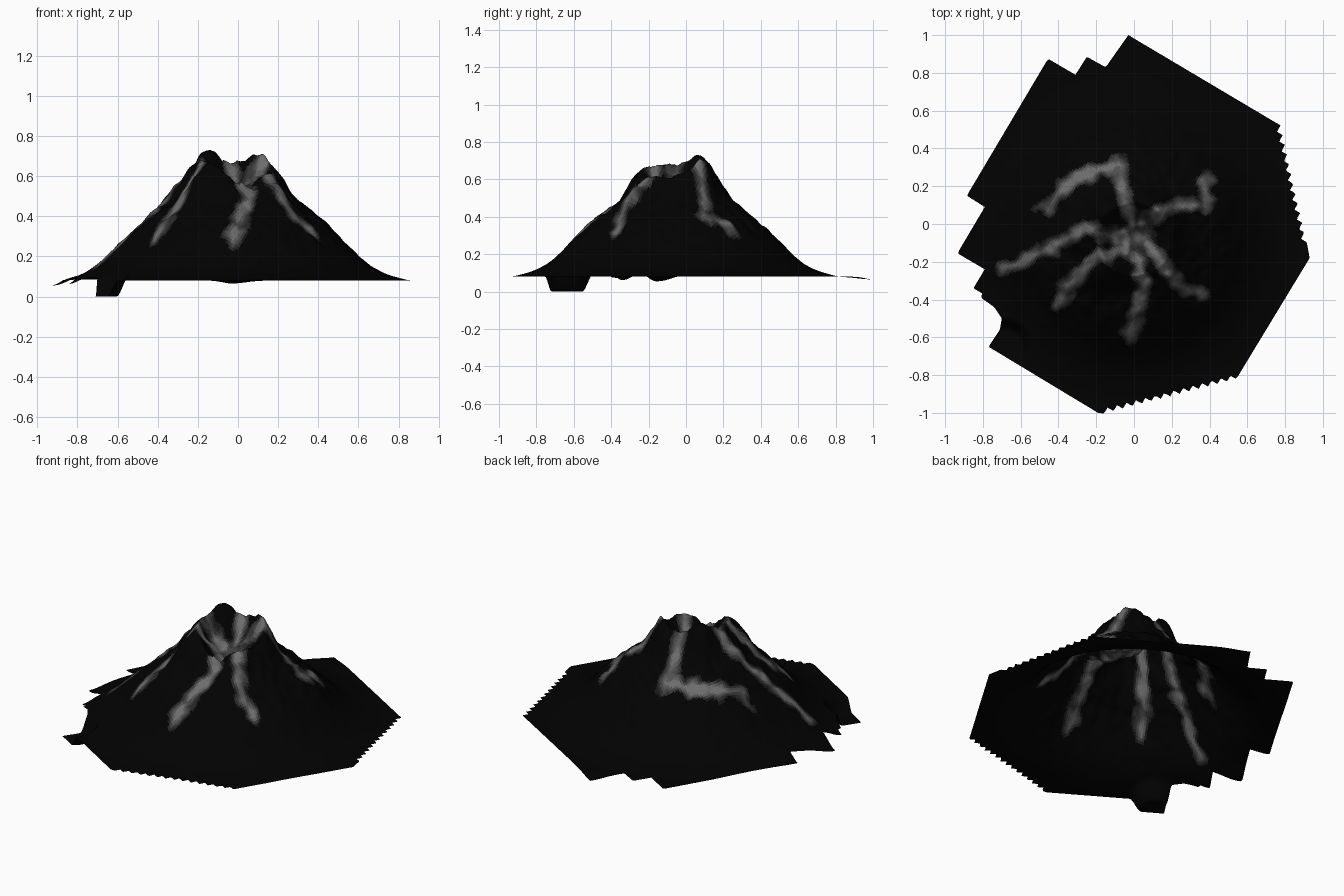
import bpy, bmesh, math
from mathutils import Vector, noise
from mathutils.geometry import intersect_point_line

if "Cube" in bpy.data.objects:
    bpy.data.objects.remove(bpy.data.objects["Cube"])

U = Vector((math.cos(math.radians(30)), -0.5))   # the terrain grid is turned by 30 degrees
V = Vector((0.5, math.cos(math.radians(30))))
STEP = 0.0125


def stairs(a, b, n, first):
    """Saw-tooth edge from a to b, following the grid directions."""
    a, d = Vector(a), (Vector(b) - Vector(a)) / n
    out = []
    for k in range(n):
        p = a + d * k
        out += [p, p + first * d.dot(first)]
    return out


# outline of the ground sheet, seen from above
outline = [Vector((-0.03, 1.0))]
outline += stairs((0.745, 0.54), (0.895, -0.13), 13, U)
outline += [Vector((0.93, -0.18))]
outline += stairs((0.56, -0.79), (-0.19, -0.985), 15, V)
outline += [Vector(p) for p in [
    (-0.19, -1.0), (-0.77, -0.65), (-0.71, -0.56), (-0.70, -0.50), (-0.74, -0.44),
    (-0.81, -0.39), (-0.80, -0.37), (-0.85, -0.34), (-0.79, -0.24), (-0.935, -0.155),
    (-0.79, 0.09), (-0.885, 0.15), (-0.455, 0.875), (-0.31, 0.79), (-0.25, 0.885),
    (-0.15, 0.83)]]
edges = list(zip(outline, outline[1:] + outline[:1]))


def inside(p):
    hit = False
    for a, b in edges:
        if (a.y > p.y) != (b.y > p.y) and p.x < a.x + (p.y - a.y) * (b.x - a.x) / (b.y - a.y):
            hit = not hit
    return hit


def nearest(p, segments):
    best, where = 9, p
    for a, b in segments:
        q, t = intersect_point_line(p, a, b)
        q = a if t < 0 else b if t > 1 else Vector(q[:2])
        if (p - q).length < best:
            best, where = (p - q).length, q
    return best, where


def curve(points, x):
    for (x0, y0), (x1, y1) in zip(points, points[1:]):
        if x <= x1:
            t = max(0, (x - x0) / (x1 - x0))
            return y0 + (y1 - y0) * t
    return points[-1][1]


cone = [(0, 0.80), (0.12, 0.73), (0.2, 0.645), (0.25, 0.56), (0.3, 0.49), (0.4, 0.41),
        (0.5, 0.325), (0.55, 0.275), (0.6, 0.22), (0.65, 0.175), (0.7, 0.14), (0.76, 0.11),
        (0.87, 0.08)]
crater = [(0, 0.52), (0.07, 0.53), (0.13, 0.57), (0.22, 0.67), (0.28, 0.78)]
# rim peaks, shoulders, front notch, ridges, drooping tips: x, y, height, radius
bumps = [(-0.17, 0.08, 0.08, 0.05), (0.11, 0.10, 0.06, 0.05), (0.21, 0.0, 0.03, 0.05),
         (-0.19, -0.27, 0.07, 0.06), (0.17, -0.28, 0.07, 0.06), (0.04, -0.25, -0.065, 0.07),
         (-0.30, -0.04, 0.045, 0.07), (-0.45, -0.14, 0.02, 0.06), (-0.62, -0.22, 0.03, 0.08),
         (0.40, 0.13, 0.03, 0.08), (-0.38, 0.18, 0.035, 0.09),
         (-0.93, -0.155, -0.025, 0.07), (-0.84, -0.34, -0.02, 0.05), (-0.03, 1.0, -0.015, 0.08)]
# pale streaks running down from the crater
streaks = [
    [(0, -0.05), (-0.05, 0.15), (-0.08, 0.33), (-0.2, 0.27), (-0.33, 0.24), (-0.47, 0.08)],
    [(0.05, 0), (0.2, 0.1), (0.38, 0.1), (0.37, 0.25)],
    [(-0.05, -0.1), (-0.25, -0.02), (-0.4, -0.1), (-0.55, -0.17), (-0.7, -0.25)],
    [(-0.05, -0.15), (-0.2, -0.17), (-0.32, -0.3), (-0.4, -0.42)],
    [(0, -0.15), (0.06, -0.33), (0, -0.48), (-0.03, -0.62)],
    [(0.08, -0.1), (0.17, -0.22), (0.22, -0.32), (0.37, -0.38)],
    [(-0.05, -0.07), (0.08, -0.07)]]
streak_edges = [(Vector(a), Vector(b)) for s in streaks for a, b in zip(s, s[1:])]


def height(p):
    def avg(prof, c):                      # softened profile lookup
        r = (p - Vector(c)).length
        return sum(curve(prof, abs(r + k)) for k in (-0.02, 0, 0.02)) / 3
    z = min(avg(cone, (-0.02, -0.055)), avg(crater, (0.02, -0.10)))
    steep = min(1, max(0, (z - 0.085) / 0.25))
    top = min(1, max(0, (z - 0.3) / 0.25))
    rough = noise.fractal((p.x * 9, p.y * 9, 3.1), 0.9, 2.1, 3)
    fine = noise.noise((p.x * 22, p.y * 22, 7.7))
    z += steep * (0.014 * rough + 0.008 * fine) + top * 0.016 * fine
    for x, y, h, r in bumps:
        z += h * math.exp(-((p.x - x) ** 2 + (p.y - y) ** 2) / (2 * r * r))
    if z > 0.69:                           # soft limit on the peaks
        z = 0.69 + 0.045 * math.tanh((z - 0.69) / 0.045)
    # sunken hollow at the front left corner
    t = min(1, max(0, ((p - Vector((-0.69, -0.64))).length - 0.085) / 0.06))
    return max(0, z * t * t * (3 - 2 * t))


# ground sheet
bm = bmesh.new()
grid = {}


def vert(i, j):
    if (i, j) not in grid:
        grid[i, j] = bm.verts.new((*(outline[0] + U * i * STEP + V * j * STEP), 0))
    return grid[i, j]


for i in range(-32, 125):
    for j in range(-152, 5):
        c = outline[0] + U * (i + 0.5) * STEP + V * (j + 0.5) * STEP
        if c.length < 1.05 and inside(c):
            bm.faces.new([vert(i, j), vert(i + 1, j), vert(i + 1, j + 1), vert(i, j + 1)])
for v in bm.verts:
    p = v.co.xy
    if v.is_boundary:
        d, q = nearest(p, edges)
        p = q if d < STEP else p
    v.co = (p.x, p.y, height(p))

# pale shades fade out into the dark rock
SHADES = [0.0005, 0.008, 0.02, 0.035, 0.055, 0.08, 0.11, 0.15]
for f in bm.faces:
    f.smooth = True
    p = f.calc_center_median().xy
    if p.length < 0.85:
        wob = noise.noise((p.x * 16, p.y * 16, 0.5))
        warp = noise.noise_vector((p.x * 14, p.y * 14, 2.2)).xy * 0.022
        d = nearest(p + warp, streak_edges)[0]
        s = max(0, 1 - d / (0.054 + 0.03 * wob)) * (1.0 + 0.7 * wob)
        s = max(s, 0.75 - (p - Vector((0.02, -0.08))).length / 0.16)
        f.material_index = min(7, int(s * 8))

mesh = bpy.data.meshes.new("volcano")
bm.to_mesh(mesh)
bm.free()
for k, s in enumerate(SHADES):
    m = bpy.data.materials.new("rock_shade_%d" % k)
    m.diffuse_color = (s, s, s, 1)
    m.use_nodes = True
    m.node_tree.nodes["Principled BSDF"].inputs["Base Color"].default_value = m.diffuse_color
    mesh.materials.append(m)
bpy.context.collection.objects.link(bpy.data.objects.new("volcano", mesh))
